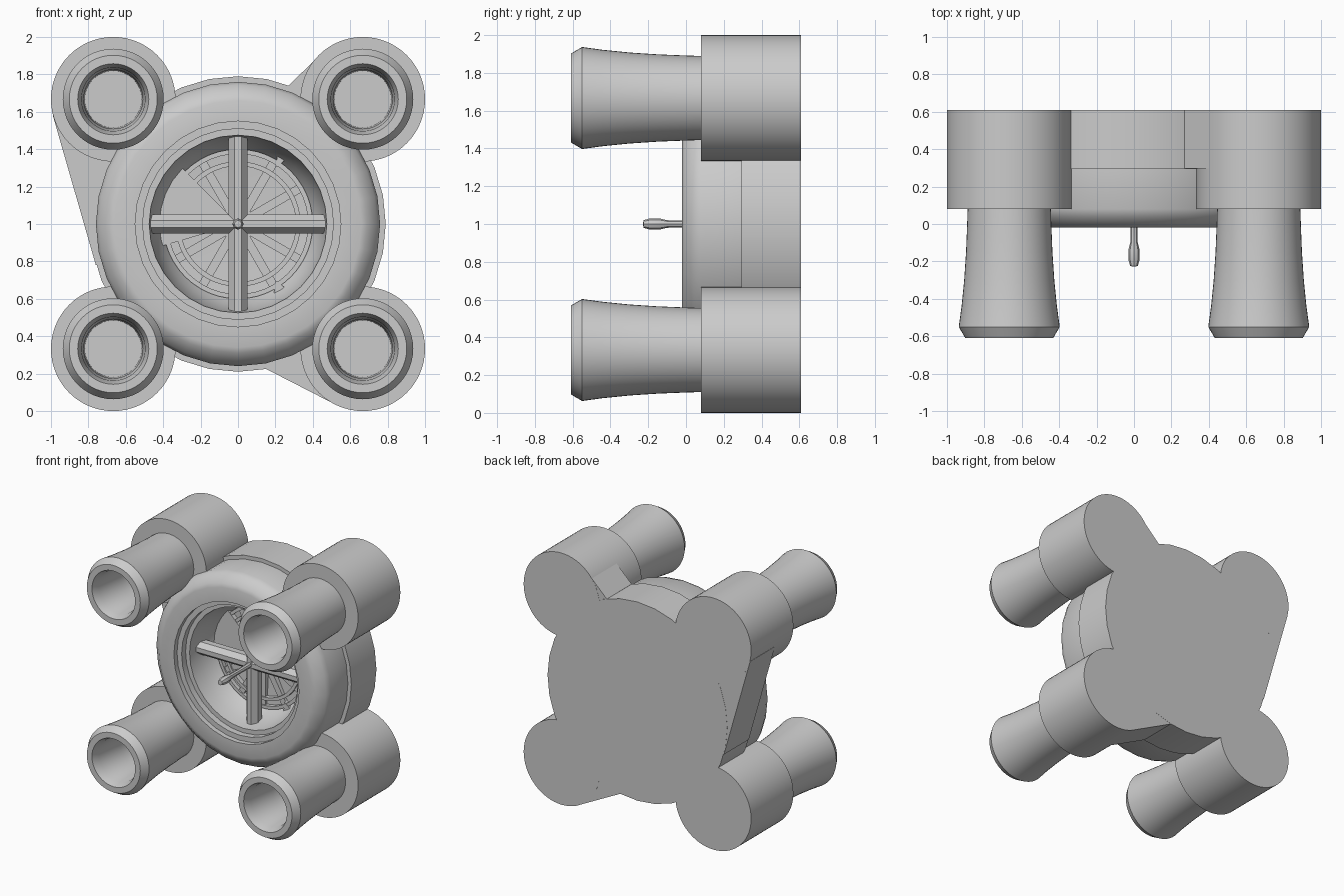
import bpy
import bmesh
from math import cos, sin, pi, radians

if "Cube" in bpy.data.objects:
    bpy.data.objects.remove(bpy.data.objects["Cube"])

MID = 1.0       # height of the drum axis
BACK = 0.61     # rear plane
POD = 0.667     # pod offset from the drum axis
POD_R = 0.333


def finish(name, bm, smooth=True):
    bmesh.ops.remove_doubles(bm, verts=bm.verts, dist=1e-5)
    bmesh.ops.recalc_face_normals(bm, faces=bm.faces)
    mesh = bpy.data.meshes.new(name)
    bm.to_mesh(mesh)
    bm.free()
    obj = bpy.data.objects.new(name, mesh)
    bpy.context.collection.objects.link(obj)
    if smooth:
        bpy.ops.object.select_all(action="DESELECT")
        obj.select_set(True)
        bpy.context.view_layer.objects.active = obj
        bpy.ops.object.shade_smooth_by_angle(angle=radians(30))
    return obj


def lathe(name, profile, x=0, z=MID, sides=48, closed=False):
    """Turn (radius, y) points around an axis along y."""
    bm = bmesh.new()
    rings = []
    for r, y in profile:
        if r == 0:
            rings.append([bm.verts.new((x, y, z))] * sides)
        else:
            rings.append([bm.verts.new((x + r * cos(2 * pi * i / sides), y,
                                        z + r * sin(2 * pi * i / sides)))
                          for i in range(sides)])
    pairs = list(zip(rings, rings[1:]))
    if closed:
        pairs.append((rings[-1], rings[0]))
    for a, b in pairs:
        for i in range(sides):
            j = (i + 1) % sides
            corners = list(dict.fromkeys((a[i], a[j], b[j], b[i])))
            bm.faces.new(corners)
    return finish(name, bm)


def extrude(name, outline, y0, y1):
    """Prism from an (x, z) outline, running from y0 to y1."""
    bm = bmesh.new()
    front = [bm.verts.new((x, y0, z)) for x, z in outline]
    back = [bm.verts.new((x, y1, z)) for x, z in outline]
    bm.faces.new(front)
    bm.faces.new(back[::-1])
    n = len(outline)
    for i in range(n):
        j = (i + 1) % n
        bm.faces.new((front[i], front[j], back[j], back[i]))
    return finish(name, bm, smooth=False)


def radial_bar(name, angle, section, r0, r1):
    """Bar along a spoke direction; section holds (sideways, y) points."""
    bm = bmesh.new()
    c, s = cos(angle), sin(angle)
    ends = [[bm.verts.new((r * c - w * s, y, MID + r * s + w * c))
             for w, y in section] for r in (r0, r1)]
    bm.faces.new(ends[0])
    bm.faces.new(ends[1][::-1])
    n = len(section)
    for i in range(n):
        j = (i + 1) % n
        bm.faces.new((ends[0][i], ends[0][j], ends[1][j], ends[1][i]))
    return finish(name, bm, smooth=False)


# Central drum with stepped mouth and recessed floor
lathe("drum", [
    (0, BACK), (0.79, BACK), (0.79, 0.295), (0.76, 0.295), (0.76, 0.08),
    (0.745, 0.04), (0.69, -0.01), (0.66, -0.02), (0.55, -0.02), (0.55, 0.02),
    (0.51, 0.02), (0.51, 0.07), (0.475, 0.07), (0.465, 0.17), (0.43, 0.28),
    (0.40, 0.33), (0, 0.36)], sides=32)

# Corner pods and flared nozzles
for side, x in (("right", -POD), ("left", POD)):
    for level, z in (("lower", MID - POD), ("upper", MID + POD)):
        tag = level + "_" + side
        lathe(tag + "_pod", [(0, BACK), (POD_R, BACK), (POD_R, 0.08), (0, 0.08)],
              x, z, 64)
        lathe(tag + "_nozzle", [
            (0.222, 0.1), (0.225, 0.0), (0.231, -0.15), (0.241, -0.3),
            (0.255, -0.44), (0.27, -0.55), (0.235, -0.61), (0.19, -0.61),
            (0.17, -0.55), (0.158, -0.3), (0.152, 0.07), (0, 0.07)], x, z)

# Flat webs joining three pods to the drum
webs = {
    "upper_right_web": ((-0.99, 1.58), (-0.76, 0.78), (0, MID), (-POD, MID + POD)),
    "upper_left_web": ((0.44, 1.905), (0.27, 1.74), (0.2, 1.3), (POD, MID + POD)),
    "lower_left_web": ((0.53, 0.03), (0.15, 0.225), (0.2, 0.7), (POD, MID - POD)),
}
for name, outline in webs.items():
    extrude(name, outline, 0.297, BACK - 0.001)

# Grille rings and spokes on the recessed floor
for name, inner, outer in (("outer_grille_ring", 0.375, 0.4),
                           ("inner_grille_ring", 0.31, 0.335)):
    lathe(name, [(inner, 0.36), (inner, 0.3), (outer, 0.3), (outer, 0.36)],
          closed=True)
spoke = [(-0.023, 0.36), (-0.023, 0.31), (0.023, 0.31), (0.023, 0.36)]
for i in range(12):
    radial_bar("grille_spoke", i * pi / 6, spoke, 0.06, 0.38)

# Bevelled cross bars
bar = [(-0.05, 0.23), (-0.05, 0.18), (-0.018, 0.14), (0.018, 0.14),
       (0.05, 0.18), (0.05, 0.23)]
for i in range(4):
    radial_bar("cross_bar", i * pi / 2, bar, 0, 0.47)

# Central pin with a swollen tip
lathe("center_pin", [
    (0, 0.2), (0.022, 0.2), (0.018, 0.0), (0.02, -0.1), (0.03, -0.14),
    (0.03, -0.19), (0.02, -0.225), (0, -0.228)], sides=8)
